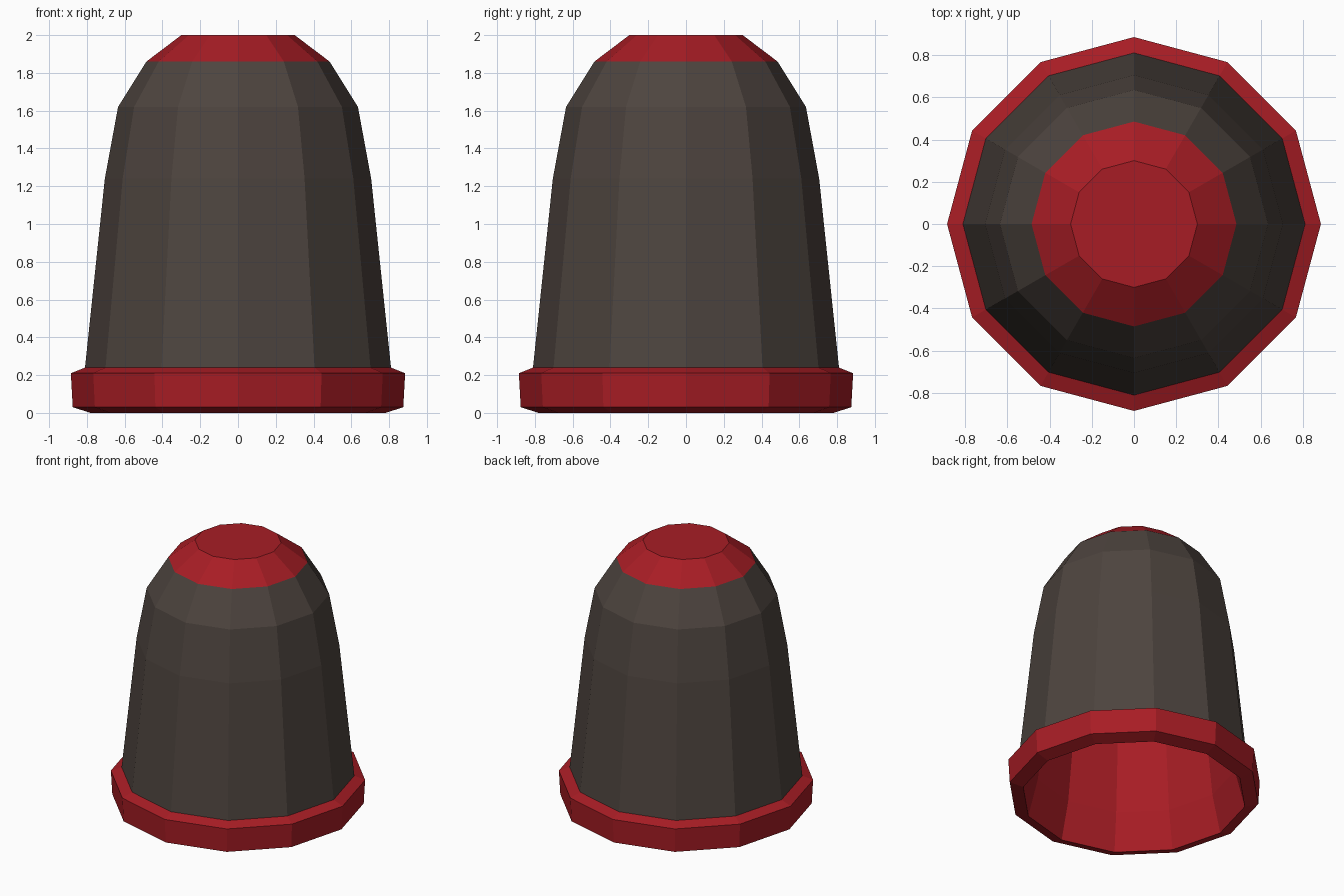
import bpy, bmesh
from math import cos, sin, pi

if "Cube" in bpy.data.objects:
    bpy.data.objects.remove(bpy.data.objects["Cube"])

SIDES = 12


def material(name, color):
    m = bpy.data.materials.new(name)
    m.diffuse_color = (*color, 1)
    m.use_nodes = True
    m.node_tree.nodes["Principled BSDF"].inputs["Base Color"].default_value = m.diffuse_color
    return m


red = material("red", (0.39, 0.012, 0.018))
grey = material("dark_grey", (0.075, 0.058, 0.049))


def lathe(name, profile, mat, cap=None):
    """Spin an (r, z) profile; faces point outward when the profile rises."""
    bm = bmesh.new()
    rings = [[bm.verts.new((r * cos(2 * pi * i / SIDES), r * sin(2 * pi * i / SIDES), z))
              for i in range(SIDES)] for r, z in profile]
    for a, b in zip(rings, rings[1:]):
        for i in range(SIDES):
            j = (i + 1) % SIDES
            bm.faces.new((a[i], a[j], b[j], b[i]))
    if cap == "top":
        bm.faces.new(rings[-1])
    elif cap == "inside":
        bm.faces.new(rings[0][::-1])
    mesh = bpy.data.meshes.new(name)
    bm.to_mesh(mesh)
    bm.free()
    mesh.materials.append(mat)
    obj = bpy.data.objects.new(name, mesh)
    bpy.context.collection.objects.link(obj)
    return obj


# Flared rim at the open end
lathe("rim", [(0.78, 0), (0.875, 0.03), (0.885, 0.21), (0.81, 0.24)], red)

# Tapered outer shell
lathe("shell", [(0.81, 0.24), (0.705, 1.24), (0.635, 1.62), (0.485, 1.86)], grey)

# Flat-topped tip
lathe("tip", [(0.485, 1.86), (0.30, 2.0)], red, cap="top")

# Hollow interior, profile runs downward so faces point inward
lathe("lining", [(0.24, 1.89), (0.40, 1.77), (0.53, 1.56), (0.60, 1.22),
                 (0.71, 0.28), (0.78, 0)], red, cap="inside")
